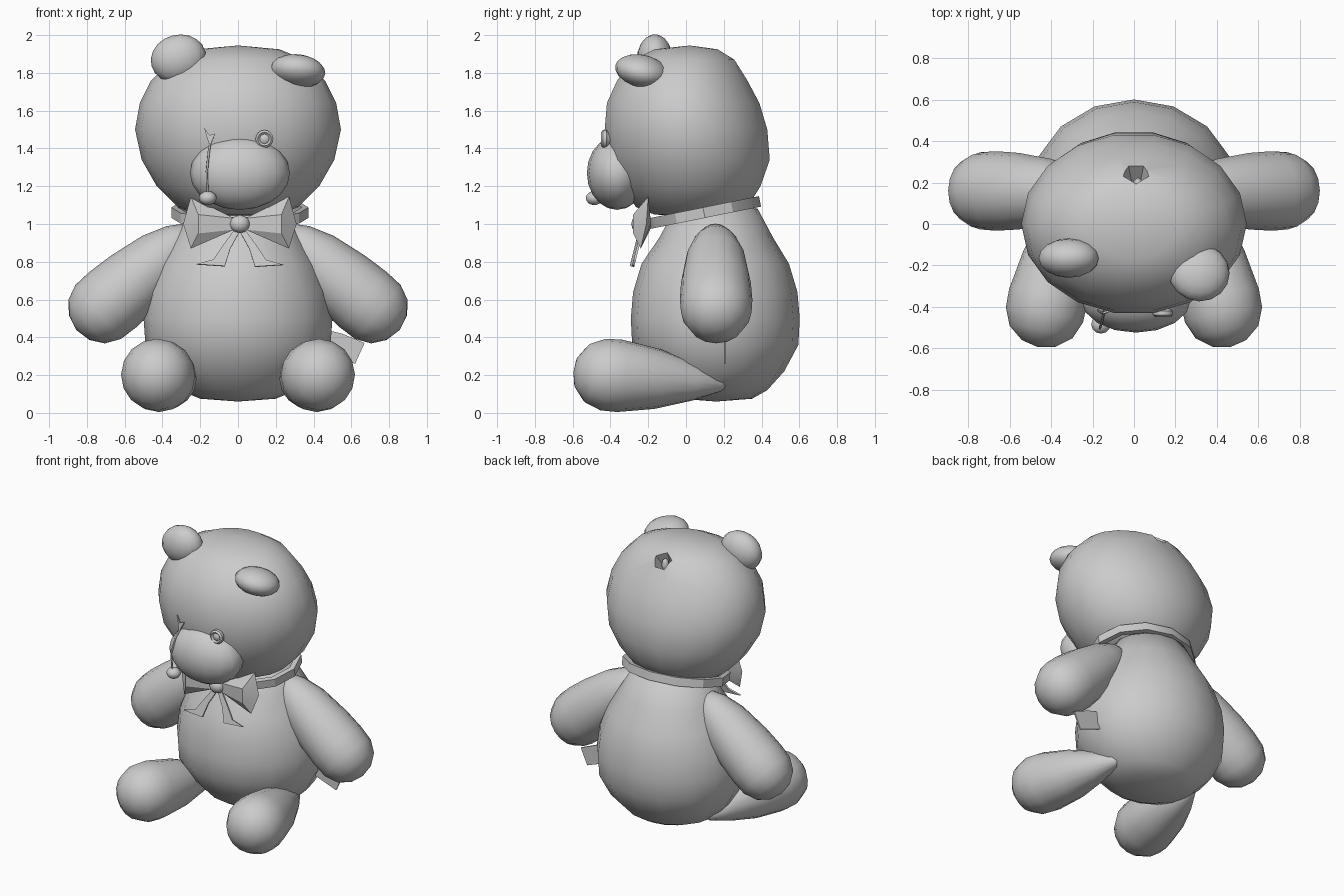
import bpy, bmesh, math
from mathutils import Vector, Matrix

if "Cube" in bpy.data.objects:
    bpy.data.objects.remove(bpy.data.objects["Cube"])


def finish(bm, name, angle=60):
    """Turn a bmesh into an object, smooth below the given angle."""
    bmesh.ops.recalc_face_normals(bm, faces=bm.faces)
    me = bpy.data.meshes.new(name)
    bm.to_mesh(me)
    bm.free()
    ob = bpy.data.objects.new(name, me)
    bpy.context.collection.objects.link(ob)
    if angle:
        smooth(ob, angle)
    return ob


def smooth(ob, angle):
    bpy.ops.object.select_all(action='DESELECT')
    ob.select_set(True)
    bpy.context.view_layer.objects.active = ob
    bpy.ops.object.shade_smooth_by_angle(angle=math.radians(angle))


def loft(name, rings, matrix=Matrix(), segs=16):
    """Closed loft; rings are (z, centre y, rx, ry), pinched to poles at both ends."""
    bm = bmesh.new()
    loops = []
    for z, cy, rx, ry in rings:
        if rx == 0:
            loops.append([bm.verts.new((0, cy, z))])
        else:
            loops.append([bm.verts.new((rx * math.cos(a), cy + ry * math.sin(a), z))
                          for a in (2 * math.pi * i / segs for i in range(segs))])
    for a, b in zip(loops, loops[1:]):
        for i in range(segs):
            j = (i + 1) % segs
            quad = [a[i % len(a)], a[j % len(a)], b[j % len(b)], b[i % len(b)]]
            bm.faces.new(list(dict.fromkeys(quad)))
    bm.transform(matrix)
    return finish(bm, name)


def limb(name, end, root, profile):
    """Rounded teardrop limb; profile gives (distance from end towards root, radius)."""
    end, root = Vector(end), Vector(root)
    m = Matrix.Translation(end) @ (root - end).to_track_quat('Z', 'Y').to_matrix().to_4x4()
    return loft(name, [(s, 0, r, r) for s, r in profile], m)


def ball(name, loc, scale, tilt=(0, 0), u=16, v=10):
    bm = bmesh.new()
    bmesh.ops.create_uvsphere(bm, u_segments=u, v_segments=v, radius=1)
    bm.transform(Matrix.Translation(loc) @ Matrix.Rotation(math.radians(tilt[0]), 4, 'X')
                 @ Matrix.Rotation(math.radians(tilt[1]), 4, 'Y') @ Matrix.Diagonal((*scale, 1)))
    return finish(bm, name)


def plate(name, pts, thickness=0.01):
    """Thin sheet from an outline."""
    bm = bmesh.new()
    f = bm.faces.new([bm.verts.new(p) for p in pts])
    bm.normal_update()
    n = f.normal * thickness
    new = bmesh.ops.extrude_face_region(bm, geom=[f], use_keep_orig=True)['geom']
    bmesh.ops.translate(bm, vec=n, verts=[g for g in new if isinstance(g, bmesh.types.BMVert)])
    return finish(bm, name, 30)


# Body
loft("body", [(0.06, 0.16, 0, 0), (0.075, 0.16, 0.2, 0.19), (0.12, 0.16, 0.31, 0.27),
              (0.22, 0.16, 0.415, 0.36), (0.36, 0.155, 0.49, 0.44), (0.5, 0.155, 0.5, 0.447),
              (0.64, 0.155, 0.48, 0.435), (0.79, 0.155, 0.42, 0.39), (0.93, 0.16, 0.34, 0.3),
              (1.08, 0.16, 0.25, 0.22), (1.14, 0.16, 0, 0)])

# Head with a torn hole at the upper back
head = loft("head", [(1.04, 0.03, 0, 0), (1.05, 0.03, 0.22, 0.2), (1.09, 0.03, 0.32, 0.3),
                     (1.2, 0.03, 0.43, 0.37), (1.34, 0.015, 0.51, 0.435), (1.5, 0.0, 0.545, 0.437),
                     (1.64, -0.015, 0.52, 0.41), (1.76, -0.02, 0.46, 0.35), (1.87, -0.01, 0.35, 0.27),
                     (1.925, 0.0, 0.22, 0.17), (1.945, 0.02, 0, 0)], segs=18)
tear_loc = Vector((0.01, 0.23, 1.85))
tear_rot = Vector((0, 0.6, 0.8)).to_track_quat('Z', 'Y').to_matrix().to_4x4()
bm = bmesh.new()
bmesh.ops.create_cone(bm, cap_ends=True, segments=5, radius1=0.03, radius2=0.085, depth=0.2)
bm.transform(Matrix.Translation(tear_loc) @ tear_rot)
cutter = finish(bm, "tear_cutter")
cutter.hide_render = True
mod = head.modifiers.new("tear", 'BOOLEAN')
mod.operation, mod.solver, mod.object = 'DIFFERENCE', 'EXACT', cutter
bpy.context.view_layer.objects.active = head
bpy.ops.object.modifier_apply(modifier=mod.name)
bpy.data.objects.remove(cutter)
smooth(head, 50)
ball("stuffing", tear_loc + Vector((0.01, -0.03, -0.03)), (0.025, 0.025, 0.05), u=6, v=4)

# Arms and legs
arm = [(-0.19, 0), (-0.17, 0.085), (-0.12, 0.15), (-0.04, 0.187), (0.06, 0.192), (0.2, 0.185),
       (0.4, 0.158), (0.53, 0.115), (0.61, 0.065), (0.64, 0)]
leg = [(-0.2, 0), (-0.18, 0.085), (-0.125, 0.155), (-0.04, 0.19), (0.05, 0.192), (0.25, 0.16),
       (0.45, 0.1), (0.6, 0.04), (0.64, 0)]
for side, sx in (("left", -1), ("right", 1)):
    limb(side + "_arm", (0.71 * sx, 0.16, 0.56), (0.21 * sx, 0.155, 0.98), arm)
    limb(side + "_leg", (0.425 * sx, -0.4, 0.2), (0.3 * sx, 0.22, 0.15), leg)

# Ears: one upright, one folded over
ball("upright_ear", (-0.315, -0.165, 1.875), (0.148, 0.095, 0.127), (0, -15))
ball("folded_ear", (0.315, -0.235, 1.81), (0.148, 0.142, 0.085), (-12, 6))

# Muzzle and nose with mouth seam
ball("muzzle", (0.01, -0.365, 1.27), (0.265, 0.16, 0.195))
nose = [(-0.1, 1.36), (0.11, 1.36), (0.1, 1.31), (0.035, 1.22), (0.005, 1.19), (-0.025, 1.22), (-0.09, 1.31)]
plate("nose", [(x, -0.47, z) for x, z in nose], 0.09)
plate("mouth_seam", [(x, -0.46, z) for x, z in
                     [(-0.02, 1.23), (0.03, 1.23), (0.018, 1.14), (-0.008, 1.14)]], 0.07)


def ring(name, loc, major, rx_sec, rz_sec, matrix, segs, sec):
    """Ring with an elliptical section around local z; major is (x radius, y radius)."""
    bm = bmesh.new()
    loops = []
    for i in range(segs):
        a = 2 * math.pi * i / segs
        loop = []
        for k in range(sec):
            b = 2 * math.pi * (k + 0.5) / sec
            r = rx_sec * math.cos(b)
            loop.append(bm.verts.new(((major[0] + r) * math.cos(a), (major[1] + r) * math.sin(a),
                                      rz_sec * math.sin(b))))
        loops.append(loop)
    for i in range(segs):
        p, q = loops[i], loops[(i + 1) % segs]
        for k in range(sec):
            bm.faces.new((p[k], q[k], q[(k + 1) % sec], p[(k + 1) % sec]))
    bm.transform(Matrix.Translation(loc) @ matrix)
    return finish(bm, name, 30)


# Button eye still in place
ring("eye_rim", (0.14, -0.43, 1.45), (0.036, 0.036), 0.013, 0.02, Matrix.Rotation(math.pi / 2, 4, 'X'), 16, 6)
ball("eye", (0.14, -0.42, 1.45), (0.036, 0.03, 0.036), u=12, v=8)

# Loose eye dangling on a thread from a torn socket
ball("loose_eye", (-0.16, -0.485, 1.137), (0.047, 0.045, 0.037), u=12, v=8)
cu = bpy.data.curves.new("eye_thread", 'CURVE')
cu.dimensions = '3D'
cu.bevel_depth, cu.bevel_resolution = 0.006, 1
sp = cu.splines.new('POLY')
path = [(-0.145, -0.42, 1.44), (-0.155, -0.47, 1.38), (-0.165, -0.505, 1.28), (-0.162, -0.495, 1.15)]
sp.points.add(len(path) - 1)
for p, co in zip(sp.points, path):
    p.co = (*co, 1)
bpy.context.collection.objects.link(bpy.data.objects.new("eye_thread", cu))
plate("torn_socket", [(-0.18, -0.42, 1.51), (-0.15, -0.435, 1.47), (-0.12, -0.425, 1.48), (-0.15, -0.44, 1.41)])

# Collar
ring("collar", (0.01, 0.095, 1.06), (0.345, 0.285), 0.025, 0.04,
     Matrix.Rotation(math.atan2(0.115, 0.57), 4, 'X'), 12, 4)

# Bow: two wings, two tails and a knot
for side, sx in (("left", -1), ("right", 1)):
    bm = bmesh.new()
    for x, y, z in [(0.03, -0.19, 1.03), (0.03, -0.25, 1.03), (0.03, -0.19, 0.97), (0.03, -0.25, 0.97),
                    (0.26, -0.2, 1.145), (0.26, -0.24, 0.87), (0.3, -0.21, 1.0),
                    (0.22, -0.28, 1.05), (0.22, -0.28, 0.95), (0.22, -0.185, 1.0)]:
        bm.verts.new((x * sx + 0.01, y, z))
    bmesh.ops.convex_hull(bm, input=bm.verts)
    finish(bm, side + "_bow_wing", 30)
    plate(side + "_bow_tail", [(x * sx + 0.01, -0.235 - (0.98 - z) * 0.25, z) for x, z in
                               [(0.02, 0.98), (0.1, 0.87), (0.14, 0.81), (0.23, 0.785), (0.08, 0.775),
                                (0.05, 0.87), (0.0, 0.96)]], 0.012)
ball("bow_knot", (0.01, -0.245, 1.0), (0.055, 0.045, 0.048), u=10, v=6)

# Cloth tag on the side seam
plate("side_tag", [(0.42, 0.2, 0.45), (0.55, 0.2, 0.42), (0.67, 0.2, 0.37), (0.62, 0.2, 0.26), (0.43, 0.2, 0.33)])
